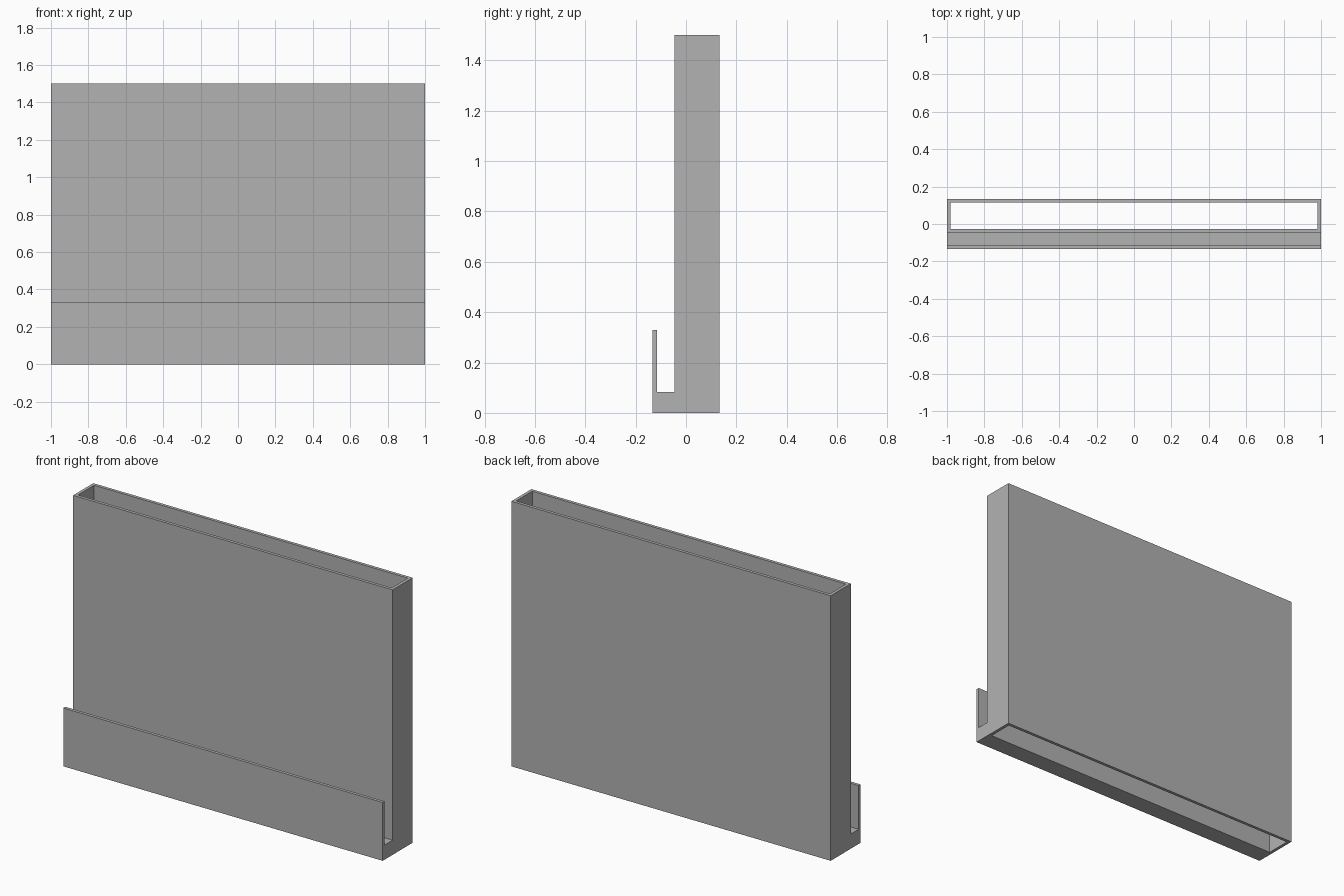
import bpy, bmesh

if "Cube" in bpy.data.objects:
    bpy.data.objects.remove(bpy.data.objects["Cube"])

WALL = 0.018
HALF_X, HEIGHT = 1.0, 1.5
Y_LIP, Y_FRONT, Y_BACK = -0.134, -0.046, 0.134
Z_LEDGE, Z_LIP = 0.083, 0.33

grey = bpy.data.materials.new("grey")
grey.diffuse_color = (0.448, 0.448, 0.448, 1)
grey.use_nodes = True
grey.node_tree.nodes["Principled BSDF"].inputs["Base Color"].default_value = grey.diffuse_color


def extrude_profile(name, points, half_x):
    """Extrude a closed (y, z) profile along x."""
    bm = bmesh.new()
    face = bm.faces.new([bm.verts.new((-half_x, y, z)) for y, z in points])
    ext = bmesh.ops.extrude_face_region(bm, geom=[face])
    verts = [g for g in ext["geom"] if isinstance(g, bmesh.types.BMVert)]
    bmesh.ops.translate(bm, verts=verts, vec=(2 * half_x, 0, 0))
    bmesh.ops.recalc_face_normals(bm, faces=bm.faces)
    mesh = bpy.data.meshes.new(name)
    bm.to_mesh(mesh)
    bm.free()
    mesh.materials.append(grey)
    obj = bpy.data.objects.new(name, mesh)
    bpy.context.collection.objects.link(obj)
    return obj


# Upright sleeve with a ledge and raised lip along the front
holder = extrude_profile("sleeve_with_lip", [
    (Y_LIP, 0), (Y_BACK, 0), (Y_BACK, HEIGHT), (Y_FRONT, HEIGHT),
    (Y_FRONT, Z_LEDGE), (Y_LIP + WALL, Z_LEDGE),
    (Y_LIP + WALL, Z_LIP), (Y_LIP, Z_LIP)], HALF_X)

# Slot open at top and bottom
y0, y1 = Y_FRONT + WALL, Y_BACK - WALL
cutter = extrude_profile("slot_cutter", [
    (y0, -0.1), (y1, -0.1), (y1, HEIGHT + 0.1), (y0, HEIGHT + 0.1)],
    HALF_X - WALL)
cutter.hide_render = True
cutter.hide_set(True)

cut = holder.modifiers.new("slot", "BOOLEAN")
cut.operation = "DIFFERENCE"
cut.solver = "EXACT"
cut.object = cutter
